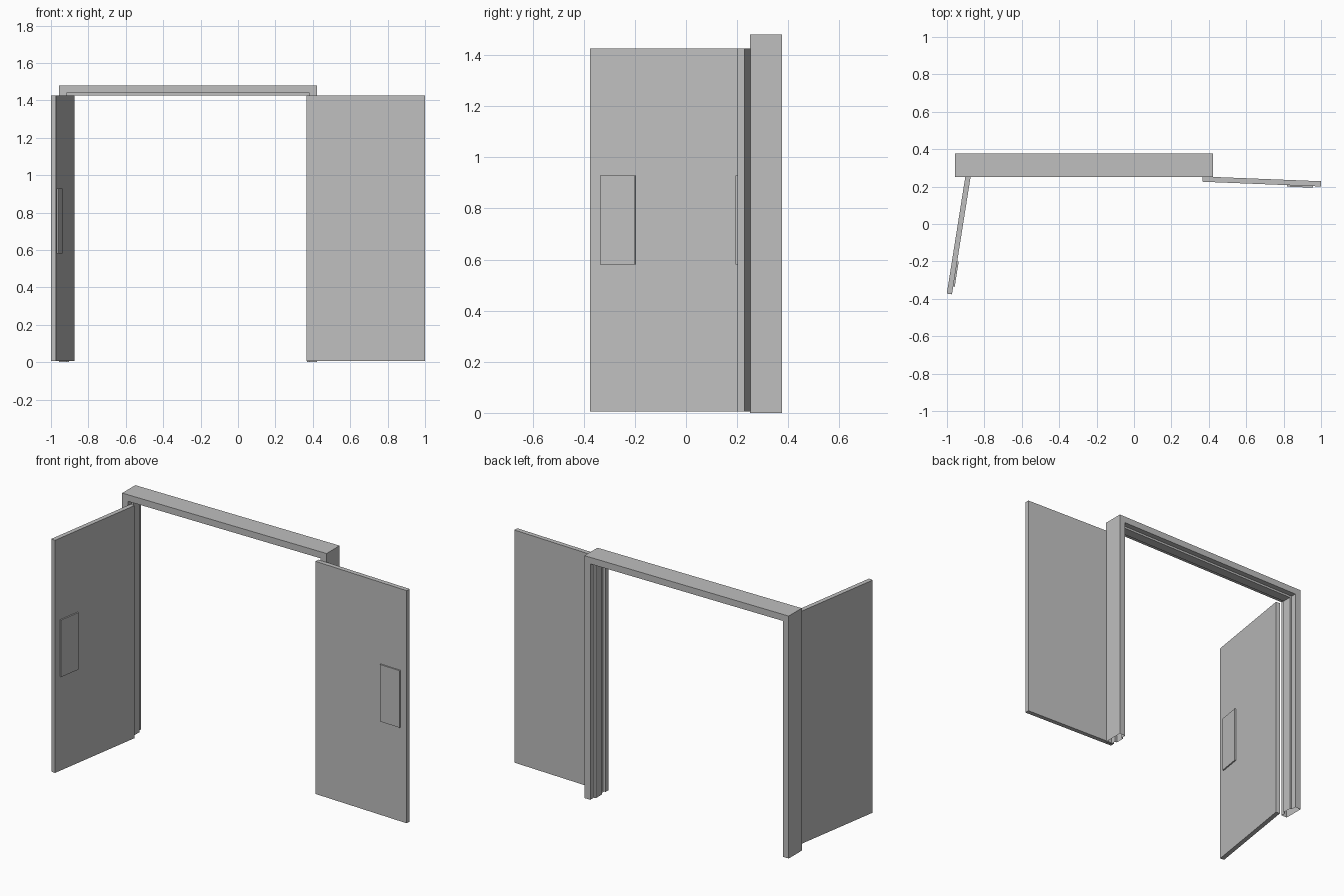
import bpy, bmesh, math
from mathutils import Matrix

if "Cube" in bpy.data.objects:
    bpy.data.objects.remove(bpy.data.objects["Cube"])

grey = bpy.data.materials.new("primer_grey")
grey.use_nodes = True
grey.diffuse_color = (0.52, 0.52, 0.52, 1)
grey.node_tree.nodes["Principled BSDF"].inputs["Base Color"].default_value = grey.diffuse_color


def finish(bm, name):
    bmesh.ops.recalc_face_normals(bm, faces=bm.faces)
    mesh = bpy.data.meshes.new(name)
    bm.to_mesh(mesh)
    bm.free()
    mesh.materials.append(grey)
    obj = bpy.data.objects.new(name, mesh)
    bpy.context.collection.objects.link(obj)
    return obj


def box(name, low, high, matrix):
    bm = bmesh.new()
    size = [h - l for l, h in zip(low, high)]
    centre = [(h + l) / 2 for l, h in zip(low, high)]
    bmesh.ops.create_cube(bm, size=1, matrix=matrix @ Matrix.Translation(centre)
                          @ Matrix.Diagonal((*size, 1)))
    return finish(bm, name)


# Frame: double-rabbeted hollow profile mitred round the opening, open at the floor
LEFT_X, RIGHT_X, TOP = -0.957, 0.423, 1.48
FRONT, BACK = 0.25, 0.376
FACE, STOP, RABBET = 0.04, 0.053, 0.034
profile = [(0, FRONT), (FACE, FRONT), (FACE, FRONT + RABBET), (STOP, FRONT + RABBET),
           (STOP, BACK - RABBET), (FACE, BACK - RABBET), (FACE, BACK), (0, BACK)]
bm = bmesh.new()
rings = []
for x, inward, at_top in ((LEFT_X, 1, False), (LEFT_X, 1, True),
                          (RIGHT_X, -1, True), (RIGHT_X, -1, False)):
    rings.append([bm.verts.new((x + inward * u, y, TOP - u if at_top else 0))
                  for u, y in profile])
for a, b in zip(rings, rings[1:]):
    for i in range(len(profile)):
        j = (i + 1) % len(profile)
        bm.faces.new((a[i], a[j], b[j], b[i]))
finish(bm, "door_frame")

# Door leaves, each with a push plate near its free edge
WIDTH, THICK, PLATE = 0.634, 0.028, 0.008
BOTTOM, HEAD = 0.006, 1.426


def leaf(side_name, hinge, degrees, side):
    place = Matrix.Translation((*hinge, 0)) @ Matrix.Rotation(math.radians(degrees), 4, "Z")
    y0, y1 = sorted((0, -side * THICK))
    box(side_name + "_door_leaf", (0, y0, BOTTOM), (WIDTH, y1, HEAD), place)
    y0, y1 = sorted((0, side * PLATE))
    box(side_name + "_push_plate", (WIDTH - 0.18, y0, 0.58),
        (WIDTH - 0.042, y1, 0.928), place)


leaf("right", (-0.874, 0.25), -99, 1)
leaf("left", (0.365, 0.226), -2.3, -1)
